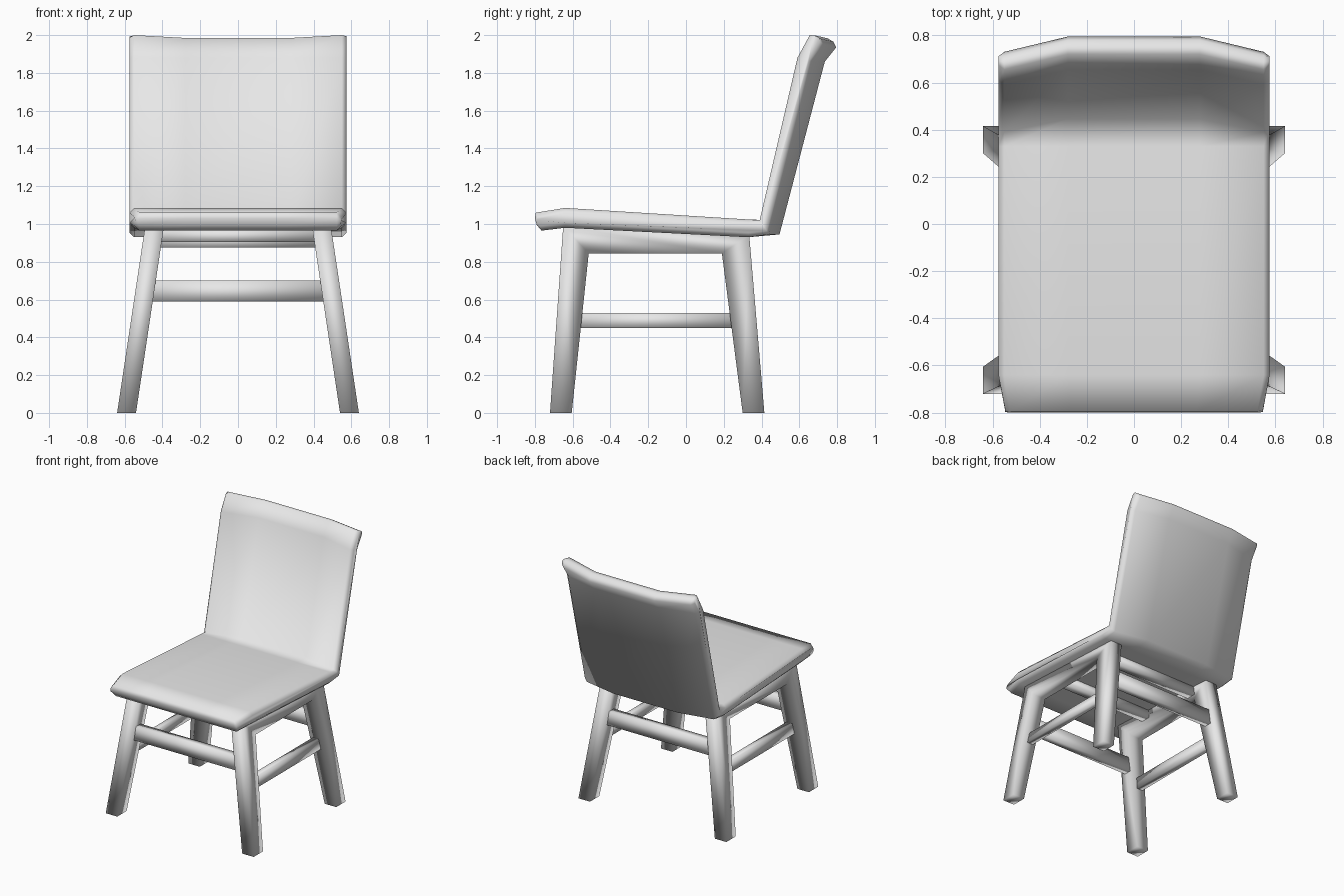
import bpy, bmesh
from mathutils import Vector

cube = bpy.data.objects.get("Cube")
if cube:
    bpy.data.objects.remove(cube, do_unlink=True)

# One plain grey for the whole chair
grey = bpy.data.materials.new("light_grey")
grey.use_nodes = True
grey.diffuse_color = (0.8, 0.8, 0.8, 1)
grey.node_tree.nodes["Principled BSDF"].inputs["Base Color"].default_value = (0.8, 0.8, 0.8, 1)


def loft(name, loops):
    """Skin a row of closed loops and cap both ends."""
    bm = bmesh.new()
    rows = [[bm.verts.new(p) for p in loop] for loop in loops]
    for a, b in zip(rows, rows[1:]):
        for i in range(len(a)):
            j = (i + 1) % len(a)
            bm.faces.new((a[i], a[j], b[j], b[i]))
    bm.faces.new(rows[0])
    bm.faces.new(rows[-1][::-1])
    bmesh.ops.recalc_face_normals(bm, faces=bm.faces)
    for f in bm.faces:
        f.smooth = True
    mesh = bpy.data.meshes.new(name)
    bm.to_mesh(mesh)
    bm.free()
    mesh.materials.append(grey)
    obj = bpy.data.objects.new(name, mesh)
    bpy.context.collection.objects.link(obj)
    return obj


def leg_x(z):
    """Centre of the splayed leg at height z."""
    return 0.59 - 0.15 * z


def cross_bar(name, y, z0, z1, depth, inset=0.0):
    """Bar running left to right between the leg frames."""
    def end(side):
        return [(side * (leg_x(z) - inset), y + dy, z)
                for dy, z in ((-depth, z0), (depth, z0), (depth, z1), (-depth, z1))]
    loft(name, [end(-1), end(1)])


# Seat shell: matching upper and lower profile points (y, z), and backward bow
stations = [
    ((-0.80, 1.03), (-0.79, 0.995), 0),
    ((-0.795, 1.06), (-0.765, 0.965), 0),
    ((-0.64, 1.085), (-0.64, 0.98), 0),
    ((0.33, 1.024), (0.33, 0.93), 0),
    ((0.39, 1.02), (0.44, 0.945), 0.055),
    ((0.59, 1.88), (0.67, 1.86), 0.065),
    ((0.655, 2.0), (0.73, 1.95), 0.065),
    ((0.685, 1.998), (0.715, 1.98), 0.065),
]


def shell_loop(x):
    bow = 1 if abs(x) < 0.3 else 0
    squeeze = 0.25 if abs(x) > 0.56 else 0
    upper, lower = [], []
    for top, bottom, shift in stations:
        t, b = Vector(top), Vector(bottom)
        t, b = t.lerp(b, squeeze), b.lerp(t, squeeze)
        taper = 0.95 if top[0] < -0.7 else 1
        for p, out in ((t, upper), (b, lower)):
            drop = 0.015 * bow if p.y > 1.9 else 0
            out.append((x * taper, p.x + shift * bow, p.y - drop))
    return upper + lower[::-1]


loft("seat_shell", [shell_loop(x) for x in (-0.575, -0.55, -0.28, 0.28, 0.55, 0.575)])

# Side frames: two legs joined by a top rail, splayed outwards
frame = [(-0.72, 0), (-0.605, 0), (-0.515, 0.845), (0.19, 0.845),
         (0.30, 0), (0.415, 0), (0.335, 0.94), (-0.65, 0.99)]
for label, side in (("left", 1), ("right", -1)):
    loft(label + "_leg_frame",
         [[(side * (leg_x(z) + w), y, z) for y, z in frame] for w in (-0.05, 0.05)])
    # Thin side stretcher
    ring = ((-0.025, 0.45), (0.025, 0.45), (0.025, 0.53), (-0.025, 0.53))
    loft(label + "_stretcher",
         [[(side * (leg_x(z) + w), y, z) for w, z in ring] for y in (-0.59, 0.27)])

# Front and rear stretchers
cross_bar("front_stretcher", -0.61, 0.59, 0.70, 0.03)
cross_bar("rear_stretcher", 0.30, 0.59, 0.70, 0.03)

# Cross rails under the seat
cross_bar("front_seat_rail", -0.35, 0.905, 0.975, 0.04, 0.02)
cross_bar("rear_seat_rail", 0.16, 0.875, 0.95, 0.04, 0.02)
